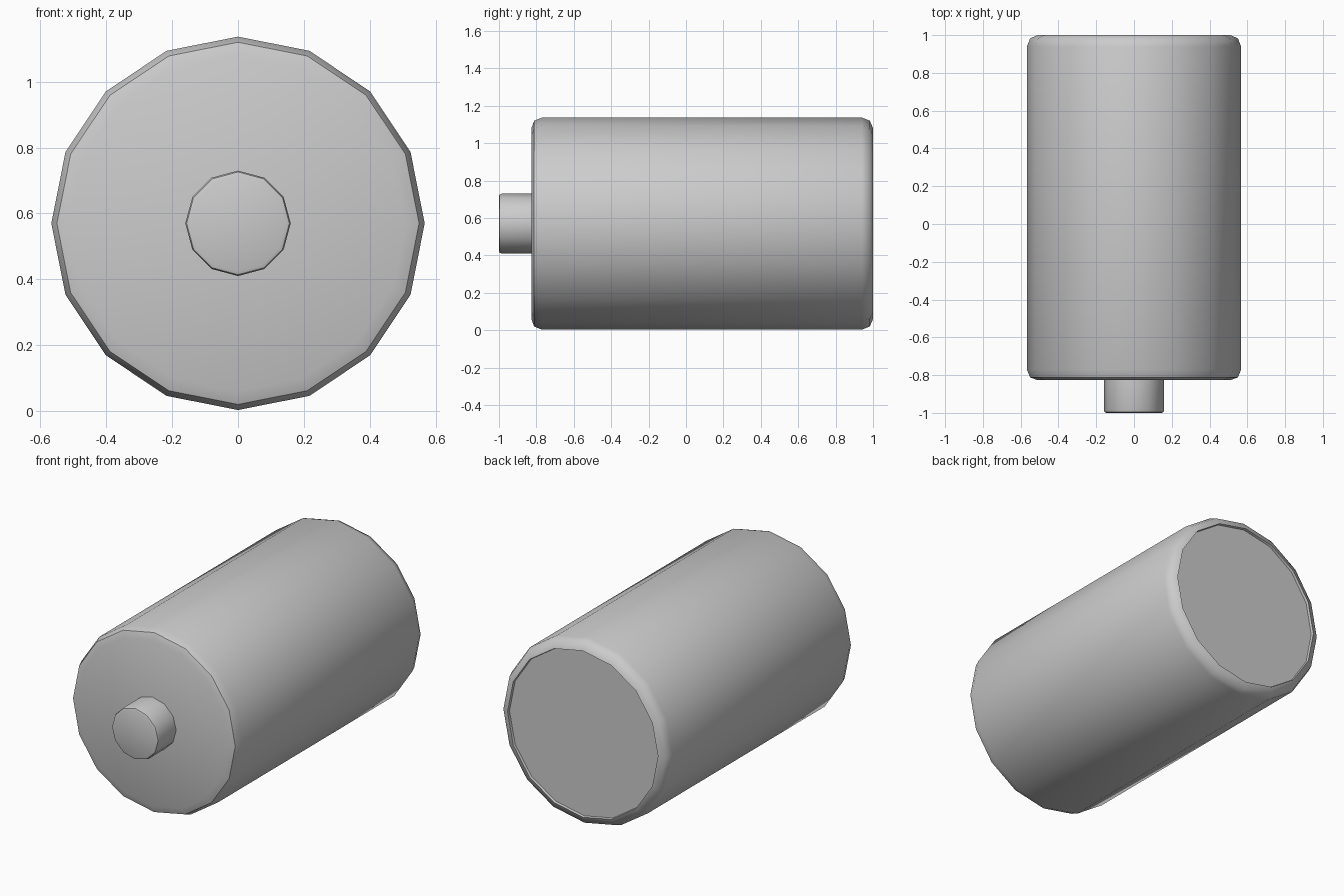
import bpy, bmesh
from math import sin, cos, tau, radians

if "Cube" in bpy.data.objects:
    bpy.data.objects.remove(bpy.data.objects["Cube"])

AXIS_Z = 0.57


def lathe(name, profile, sides):
    """Spin (radius, y) points around the lengthwise axis; radius 0 is not used, ends are capped."""
    bm = bmesh.new()
    rings = [[bm.verts.new((r * sin(tau * i / sides), y, AXIS_Z + r * cos(tau * i / sides)))
              for i in range(sides)] for r, y in profile]
    for a, b in zip(rings, rings[1:]):
        for i in range(sides):
            j = (i + 1) % sides
            bm.faces.new((a[i], a[j], b[j], b[i]))
    bm.faces.new(rings[0])
    bm.faces.new(rings[-1])
    bmesh.ops.recalc_face_normals(bm, faces=bm.faces)
    mesh = bpy.data.meshes.new(name)
    bm.to_mesh(mesh)
    bm.free()
    obj = bpy.data.objects.new(name, mesh)
    bpy.context.collection.objects.link(obj)
    bpy.ops.object.select_all(action='DESELECT')
    obj.select_set(True)
    bpy.context.view_layer.objects.active = obj
    bpy.ops.object.shade_smooth_by_angle(angle=radians(46))
    return obj


# Main cylinder: rounded rims at both ends, shallow recess in the back end
lathe("body", [(0.51, -0.827), (0.55, -0.812), (0.567, -0.77),
               (0.567, 0.94), (0.55, 0.983), (0.51, 1.0), (0.507, 0.985)], 16)

# Small contact stub on the front end
lathe("front_stub", [(0.145, -1.0), (0.156, -0.996), (0.16, -0.985), (0.16, -0.82)], 12)
